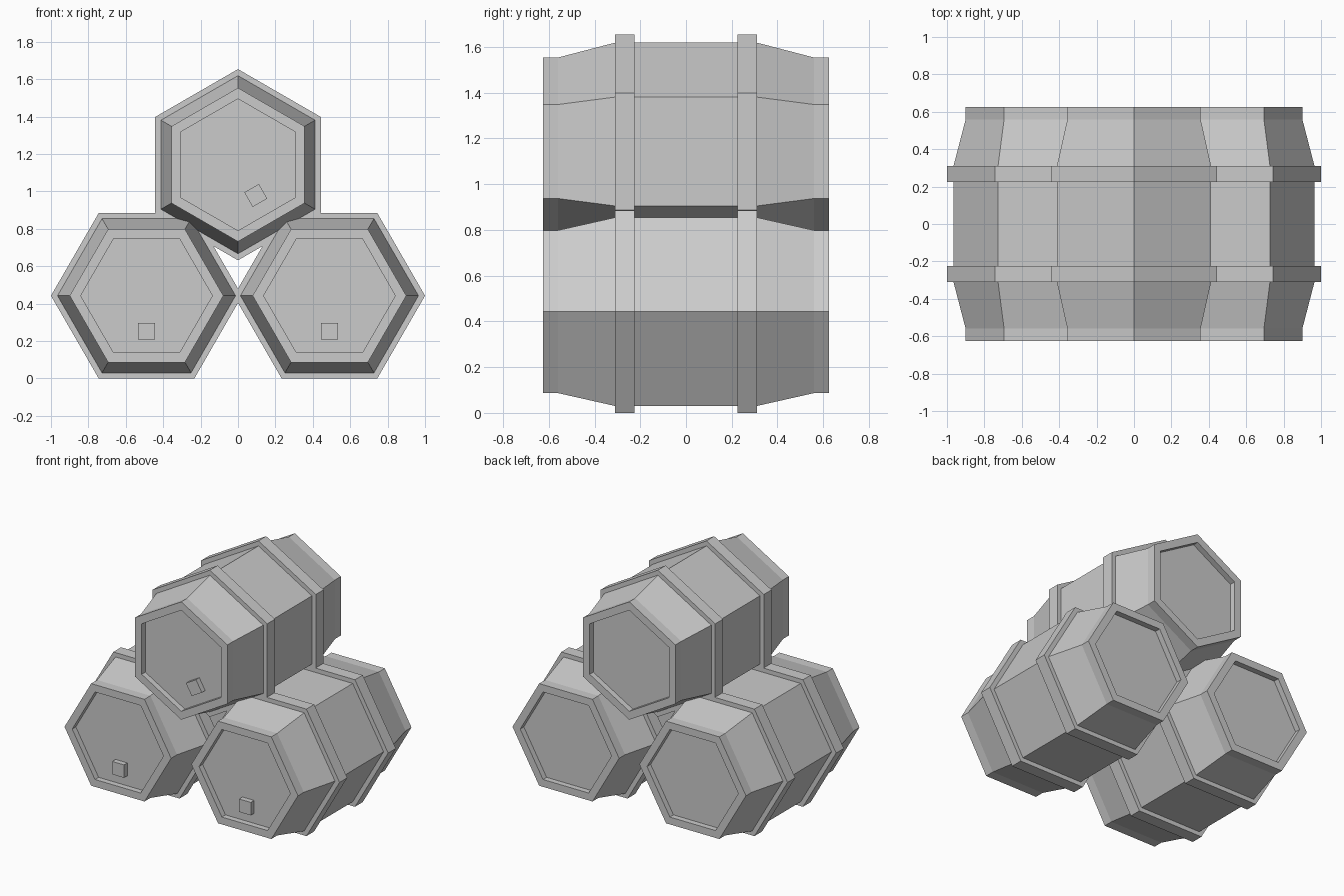
import bpy, bmesh
from math import sin, cos, pi, radians

if "Cube" in bpy.data.objects:
    bpy.data.objects.remove(bpy.data.objects["Cube"])

SIDES = 6


def lathe(name, profile, parent, closed=False):
    """Sweep (y, radius) points around the y axis with six flat sides."""
    bm = bmesh.new()
    rings = [[bm.verts.new((r * cos(2 * pi * k / SIDES), y, r * sin(2 * pi * k / SIDES)))
              for k in range(SIDES)] for y, r in profile]
    pairs = list(zip(rings, rings[1:]))
    if closed:
        pairs.append((rings[-1], rings[0]))
    else:
        bm.faces.new(rings[0])
        bm.faces.new(rings[-1])
    for a, b in pairs:
        for k in range(SIDES):
            n = (k + 1) % SIDES
            bm.faces.new((a[k], a[n], b[n], b[k]))
    return finish(name, bm, parent)


def box(name, size, centre, parent):
    bm = bmesh.new()
    bmesh.ops.create_cube(bm, size=1)
    bmesh.ops.scale(bm, vec=size, verts=bm.verts)
    bmesh.ops.translate(bm, vec=centre, verts=bm.verts)
    return finish(name, bm, parent)


def finish(name, bm, parent):
    bmesh.ops.recalc_face_normals(bm, faces=bm.faces)
    mesh = bpy.data.meshes.new(name)
    bm.to_mesh(mesh)
    bm.free()
    obj = bpy.data.objects.new(name, mesh)
    bpy.context.collection.objects.link(obj)
    obj.parent = parent
    return obj


def barrel(label, x, z, turn):
    root = bpy.data.objects.new(label + "_barrel", None)
    bpy.context.collection.objects.link(root)
    root.location = (x, 0, z)
    root.rotation_euler = (0, radians(turn), 0)

    # staves with a recessed head at each end
    half = [(-0.585, 0.352), (-0.625, 0.352), (-0.625, 0.411),
            (-0.56, 0.411), (-0.31, 0.476)]
    lathe(label + "_staves", half + [(-y, r) for y, r in reversed(half)], root)

    # two raised hoops
    for side, s in (("front", -1), ("back", 1)):
        band = [(s * 0.225, 0.47), (s * 0.225, 0.511),
                (s * 0.31, 0.511), (s * 0.31, 0.47)]
        lathe(f"{label}_{side}_hoop", band, root, closed=True)

    # bung low on the front head
    box(label + "_bung", (0.09, 0.045, 0.09), (0, -0.5995, -0.19), root)


# pyramid stack: two below, one rolled a half-facet on top
barrel("left", -0.489, 0.4425, 0)
barrel("right", 0.489, 0.4425, 0)
barrel("top", 0, 1.143, -30)
